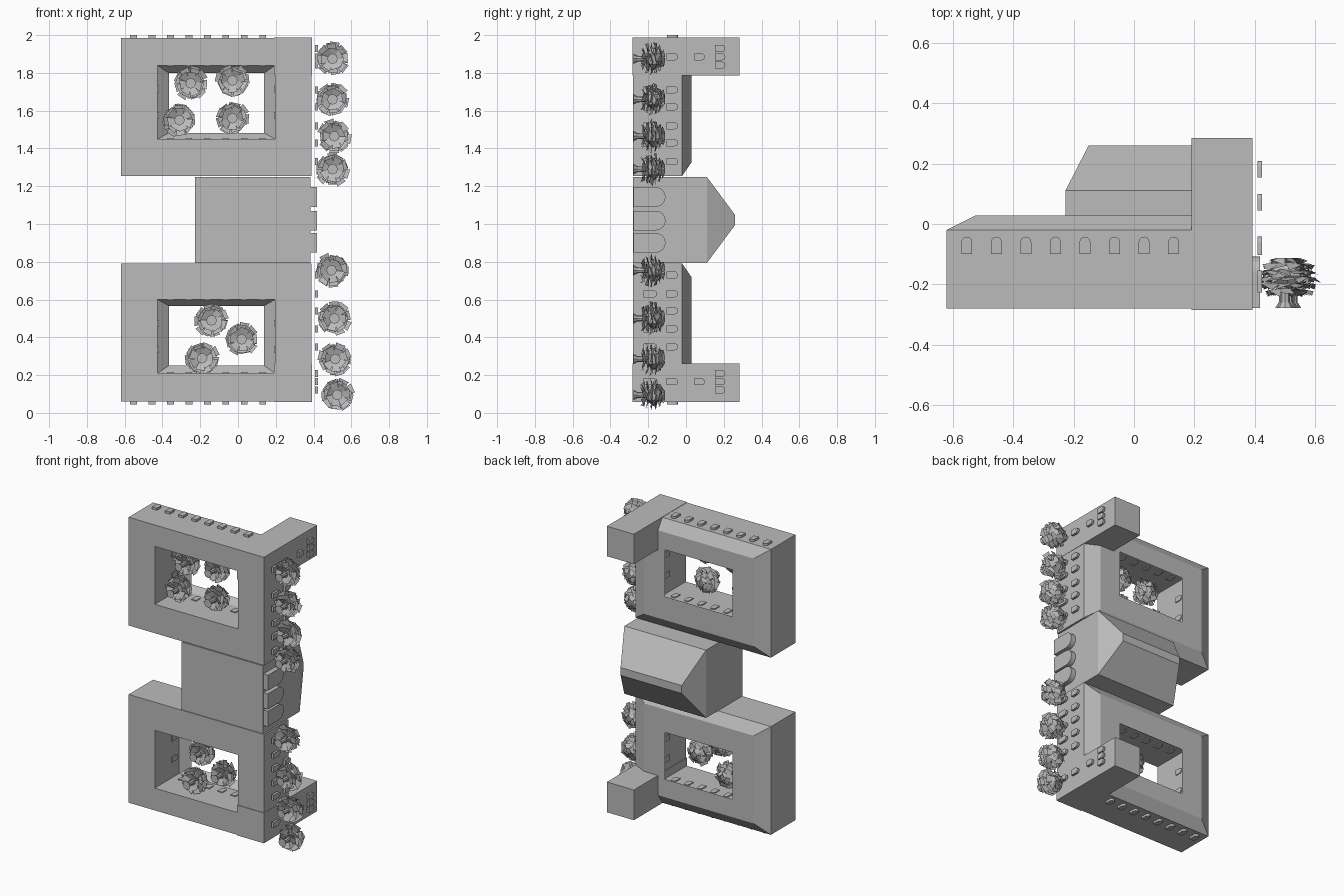
import bpy, bmesh, math, random
from mathutils import Vector

if "Cube" in bpy.data.objects:
    bpy.data.objects.remove(bpy.data.objects["Cube"])

random.seed(4)
stone = bpy.data.materials.new("light_grey")
stone.diffuse_color = (0.5, 0.5, 0.5, 1)
stone.use_nodes = True
stone.node_tree.nodes["Principled BSDF"].inputs["Base Color"].default_value = stone.diffuse_color


def finish(name, bm, recalc=True):
    if recalc:
        bmesh.ops.recalc_face_normals(bm, faces=bm.faces)
    me = bpy.data.meshes.new(name)
    bm.to_mesh(me)
    bm.free()
    me.materials.append(stone)
    ob = bpy.data.objects.new(name, me)
    bpy.context.collection.objects.link(ob)
    return ob


def rect(bm, x0, x1, z0, z1, y):
    return [bm.verts.new(p) for p in
            ((x0, y, z0), (x1, y, z0), (x1, y, z1), (x0, y, z1))]


def bridge(bm, a, b):
    n = len(a)
    for i in range(n):
        j = (i + 1) % n
        bm.faces.new((a[i], a[j], b[j], b[i]))


def stack(name, levels):
    """Closed solid through rectangles (x0, x1, z0, z1, y)."""
    bm = bmesh.new()
    rings = [rect(bm, *l) for l in levels]
    for a, b in zip(rings, rings[1:]):
        bridge(bm, a, b)
    bm.faces.new(rings[0])
    bm.faces.new(rings[-1])
    return finish(name, bm)


def wing(name, z0, z1, h0, h1):
    """Courtyard wing: hollow block whose roof edges all shrink to the centre."""
    outer, hole = (-0.62, 0.39, z0, z1), (-0.425, 0.197, h0, h1)
    c = (-0.115, -0.115, (z0 + z1) / 2, (z0 + z1) / 2)

    def inset(r):
        return tuple(m + (v - m) * 0.81 for v, m in zip(r, c))
    bm = bmesh.new()
    rings = [rect(bm, *r, y) for r, y in (
        (outer, -0.28), (outer, -0.02), (inset(outer), 0.028),
        (inset(hole), 0.028), (hole, -0.02), (hole, -0.28))]
    for i in range(6):
        bridge(bm, rings[i], rings[(i + 1) % 6])
    finish(name, bm)


def arch(bm, axis, c, y0, y1, w, d0, d1):
    """Round-headed plate; c is its place along the wall, d0..d1 its depth."""
    r = w / 2
    prof = [(c - r, y0), (c + r, y0)]
    prof += [(c + r * math.cos(t * math.pi / 8), y1 - r + r * math.sin(t * math.pi / 8))
             for t in range(9)]

    def pt(u, y, d):
        return (d, y, u) if axis == 'x' else (u, y, d)
    a = [bm.verts.new(pt(u, y, d0)) for u, y in prof]
    b = [bm.verts.new(pt(u, y, d1)) for u, y in prof]
    bridge(bm, a, b)
    bm.faces.new(a)
    bm.faces.new(b)


# Wings, end towers and hipped central hall
wing("upper_wing", 1.255, 1.985, 1.45, 1.84)
wing("lower_wing", 0.06, 0.79, 0.21, 0.60)
for name, z0, z1 in (("upper_tower", 1.785, 1.987), ("lower_tower", 0.058, 0.262)):
    stack(name, [(0.19, 0.392, z0, z1, -0.284), (0.19, 0.392, z0, z1, 0.284)])
stack("central_hall", [(-0.227, 0.383, 0.793, 1.25, -0.28),
                       (-0.227, 0.383, 0.793, 1.25, 0.11),
                       (-0.15, 0.306, 0.995, 1.048, 0.26)])

# Three entrance arches
bm = bmesh.new()
for z in (0.90, 1.018, 1.143):
    arch(bm, 'x', z, -0.277, -0.108, 0.104, 0.375, 0.417)
finish("entrance_arches", bm)

# Facade windows standing just off the wall
bm = bmesh.new()
rows = (1.885, 1.71, 1.62, 1.52, 1.43, 1.33, 0.73, 0.63, 0.54, 0.445, 0.35, 0.165)
for z in rows:
    arch(bm, 'x', z, -0.102, -0.042, 0.037, 0.408, 0.424)
    arch(bm, 'x', z, -0.226, -0.153, 0.037, 0.408, 0.424)
for z in (1.885, 0.165):
    arch(bm, 'x', z, 0.045, 0.10, 0.037, 0.408, 0.424)
    for dz in (-0.044, 0, 0.044):
        arch(bm, 'x', z + dz, 0.153, 0.208, 0.037, 0.408, 0.424)
finish("facade_windows", bm)

# End wall windows
bm = bmesh.new()
for i in range(8):
    x = -0.553 + i * 0.0977
    arch(bm, 'z', x, -0.10, -0.042, 0.036, 1.98, 2.0)
    arch(bm, 'z', x, -0.10, -0.042, 0.036, 0.045, 0.065)
finish("end_windows", bm)

# Courtyard windows, thin plates on all four inner walls
bm = bmesh.new()
for h0, h1 in ((1.45, 1.84), (0.21, 0.60)):
    for i in range(6):
        x = -0.358 + i * 0.0977
        arch(bm, 'z', x, -0.10, -0.042, 0.036, h0 - 0.002, h0 + 0.006)
        arch(bm, 'z', x, -0.10, -0.042, 0.036, h1 - 0.006, h1 + 0.002)
    for z in ((h0 + h1) / 2 - 0.07, (h0 + h1) / 2 + 0.07):
        arch(bm, 'x', z, -0.10, -0.042, 0.036, -0.427, -0.419)
        arch(bm, 'x', z, -0.10, -0.042, 0.036, 0.191, 0.199)
finish("courtyard_windows", bm)


def tree(name, x, z):
    """Flared trunk with tiers of flat drooping leaves around a small core."""
    bm = bmesh.new()
    rings = []
    for y, r in ((-0.278, 0.028), (-0.258, 0.016), (-0.20, 0.013)):
        rings.append([bm.verts.new((x + r * math.cos(k * math.pi / 4), y,
                                    z + r * math.sin(k * math.pi / 4))) for k in range(8)])
    for a, b in zip(rings, rings[1:]):
        bridge(bm, a, b)
    bm.faces.new(rings[0])
    core = bmesh.ops.create_icosphere(bm, subdivisions=1, radius=1)
    for v in core["verts"]:
        v.co = Vector((x + v.co.x * 0.06, -0.172 + v.co.y * 0.045, z + v.co.z * 0.06))
    bmesh.ops.recalc_face_normals(bm, faces=bm.faces)
    for y, r, n in ((-0.222, 0.062, 7), (-0.20, 0.078, 8), (-0.178, 0.085, 9),
                    (-0.156, 0.08, 8), (-0.136, 0.066, 7), (-0.12, 0.045, 5)):
        start = random.random() * 6
        for k in range(n):
            t = start + k * math.tau / n
            rr = r * random.uniform(0.85, 1.08)
            tilt = random.uniform(-0.012, 0.012)
            quad = []
            for rad, side, dy in ((0.02, -0.012, 0.008), (rr, -0.026, tilt - 0.008),
                                  (rr, 0.026, -tilt - 0.008), (0.02, 0.012, 0.008)):
                quad.append(bm.verts.new((x + rad * math.cos(t) - side * math.sin(t), y + dy,
                                          z + rad * math.sin(t) + side * math.cos(t))))
            bm.faces.new(quad)
    finish(name, bm, False)


# Street trees and courtyard trees
street = ((0.50, 1.875), (0.50, 1.66), (0.51, 1.465), (0.50, 1.29),
          (0.495, 0.755), (0.51, 0.50), (0.515, 0.285), (0.525, 0.095))
yard = ((-0.25, 1.745), (-0.03, 1.76), (-0.03, 1.56), (-0.31, 1.55),
        (-0.14, 0.49), (0.02, 0.39), (-0.19, 0.29))
for i, p in enumerate(street):
    tree("street_tree_%d" % (i + 1), *p)
for i, p in enumerate(yard):
    tree("courtyard_tree_%d" % (i + 1), *p)
